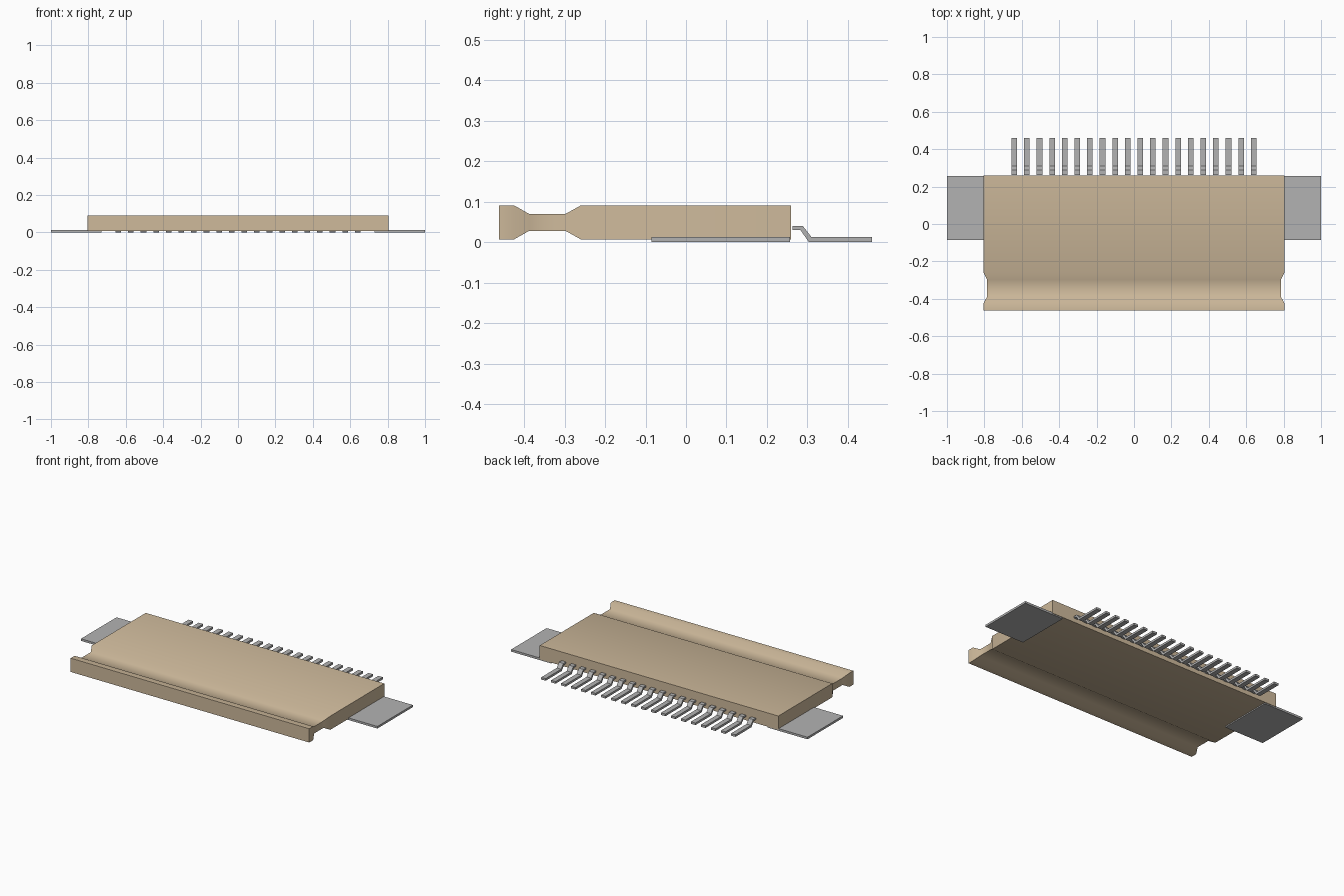
import bpy
import bmesh
import math

cube = bpy.data.objects.get("Cube")
if cube:
    bpy.data.objects.remove(cube, do_unlink=True)


def make_material(name, color):
    mat = bpy.data.materials.new(name)
    mat.use_nodes = True
    mat.diffuse_color = color
    mat.node_tree.nodes["Principled BSDF"].inputs["Base Color"].default_value = color
    return mat


TAN = make_material("tan plastic", (0.62, 0.49, 0.33, 1))
GREY = make_material("grey metal", (0.45, 0.45, 0.45, 1))


def loft(name, sections, mat):
    """Join closed loops of points into a capped solid."""
    bm = bmesh.new()
    rings = [[bm.verts.new(p) for p in s] for s in sections]
    for a, b in zip(rings, rings[1:]):
        for i in range(len(a)):
            j = (i + 1) % len(a)
            bm.faces.new((a[i], a[j], b[j], b[i]))
    bm.faces.new(rings[0])
    bm.faces.new(rings[-1])
    bmesh.ops.recalc_face_normals(bm, faces=bm.faces)
    mesh = bpy.data.meshes.new(name)
    bm.to_mesh(mesh)
    bm.free()
    mesh.materials.append(mat)
    obj = bpy.data.objects.new(name, mesh)
    bpy.context.collection.objects.link(obj)
    return obj


def extrude_x(name, profile, x0, x1, mat):
    return loft(name, [[(x, y, z) for y, z in profile] for x in (x0, x1)], mat)


# Housing: rectangular sections along y, pinched at the latch groove
FULL, NECK = (0.805, 0.042), (0.785, 0.021)
stations = [(-0.463, FULL), (-0.425, FULL), (-0.388, NECK),
            (-0.298, NECK), (-0.26, FULL), (0.26, FULL)]
MID = 0.049
housing = loft("housing", [
    [(-w, y, MID - h), (w, y, MID - h), (w, y, MID + h), (-w, y, MID + h)]
    for y, (w, h) in stations], TAN)
bpy.context.view_layer.objects.active = housing
housing.select_set(True)
bpy.ops.object.shade_smooth_by_angle(angle=math.radians(31))
housing.select_set(False)

# Solder tabs on both sides, reaching slightly under the housing
THICK = 0.013
tab = [(-0.085, 0), (0.257, 0), (0.257, THICK), (-0.085, THICK)]
for side, s in (("left", 1), ("right", -1)):
    extrude_x(side + "_solder_tab", tab, s * 0.73, s, GREY)

# Row of bent contact pins along the back
pin = [(0.263, 0.03), (0.283, 0.03), (0.304, 0), (0.46, 0),
       (0.46, THICK), (0.31, THICK), (0.289, 0.04), (0.263, 0.04)]
COUNT, PITCH, HALF = 20, 0.0674, 0.015
for i in range(COUNT):
    x = (i - (COUNT - 1) / 2) * PITCH
    extrude_x(f"contact_pin_{i + 1}", pin, x - HALF, x + HALF, GREY)
